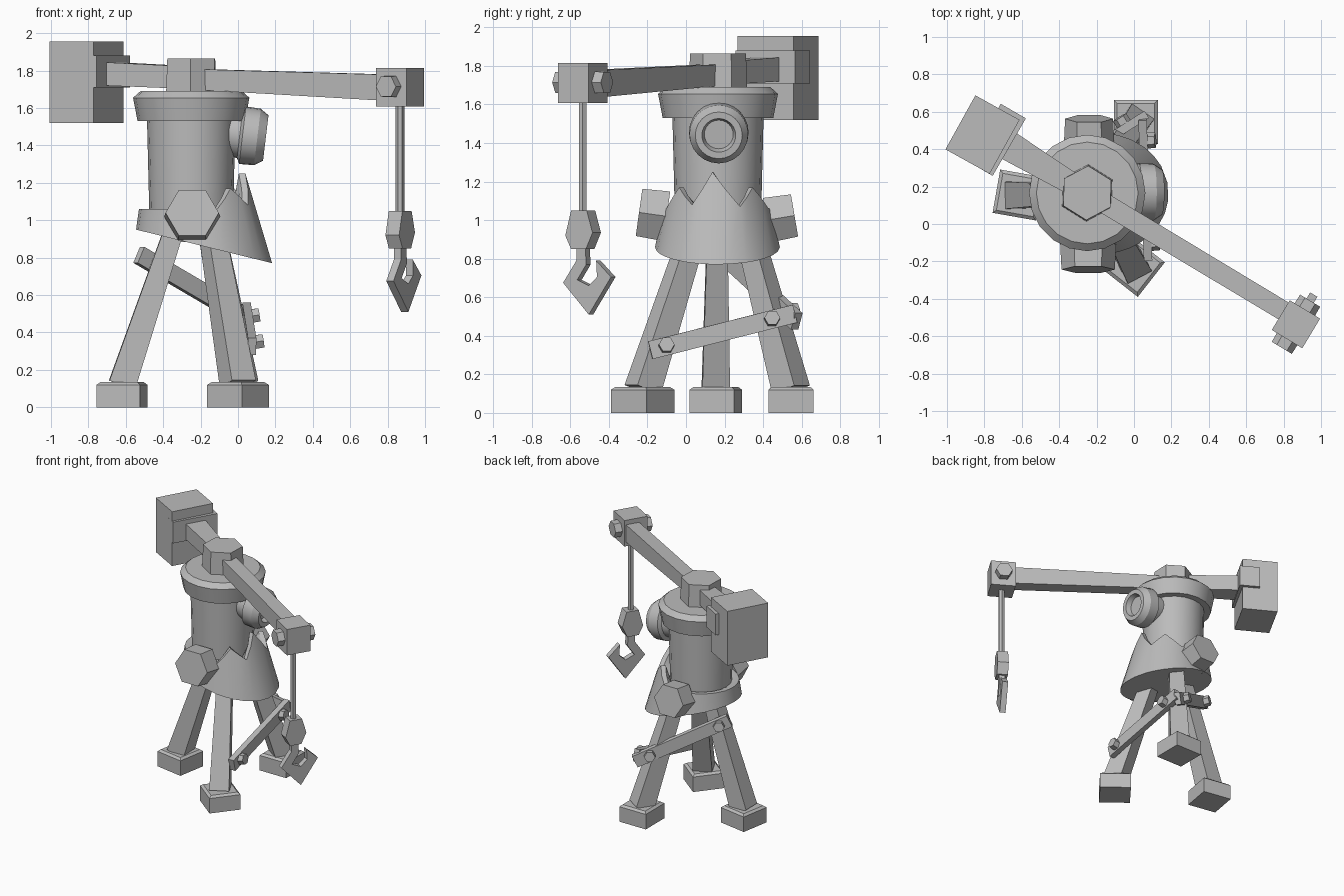
import bpy, bmesh, math
from mathutils import Vector, Matrix

if "Cube" in bpy.data.objects:
    bpy.data.objects.remove(bpy.data.objects["Cube"])

grey = bpy.data.materials.new("plain grey")
grey.diffuse_color = (0.5, 0.5, 0.5, 1)
grey.use_nodes = True
grey.node_tree.nodes["Principled BSDF"].inputs["Base Color"].default_value = grey.diffuse_color
UP = Vector((0, 0, 1))
C = Vector((-0.25, 0.166, 0))            # tower axis
D = Vector((0.857, -0.515, 0))           # boom direction
P = Vector((0.515, 0.857, 0))            # across the boom


def frame(origin, axis):
    """Local z along axis, local x horizontal."""
    z = Vector(axis).normalized()
    x = z.cross(UP)
    x = x.normalized() if x.length > 1e-4 else Vector((1, 0, 0))
    y = z.cross(x)
    m = Matrix((x, y, z)).transposed().to_4x4()
    m.translation = Vector(origin)
    return m


def loft(name, m, rings, smooth=False):
    """Skin closed rings of local points and cap both ends."""
    bm = bmesh.new()
    vs = [[bm.verts.new(m @ Vector(p)) for p in r] for r in rings]
    n = len(vs[0])
    for a, b in zip(vs, vs[1:]):
        for i in range(n):
            j = (i + 1) % n
            bm.faces.new((a[i], a[j], b[j], b[i]))
    bm.faces.new(vs[0][::-1])
    bm.faces.new(vs[-1])
    bmesh.ops.recalc_face_normals(bm, faces=bm.faces)
    me = bpy.data.meshes.new(name)
    bm.to_mesh(me)
    bm.free()
    me.materials.append(grey)
    ob = bpy.data.objects.new(name, me)
    bpy.context.collection.objects.link(ob)
    if smooth:
        bpy.ops.object.select_all(action='DESELECT')
        ob.select_set(True)
        bpy.context.view_layer.objects.active = ob
        bpy.ops.object.shade_smooth_by_angle(angle=math.radians(30))
    return ob


def lathe(name, origin, axis, profile, n=20, rot=0.0, smooth=True):
    """profile: (distance along axis, radius)."""
    rings = [[(r * math.cos(math.tau * i / n + rot), r * math.sin(math.tau * i / n + rot), t)
              for i in range(n)] for t, r in profile]
    return loft(name, frame(origin, axis), rings, smooth)


def rect(w, h, t):
    return [(-w / 2, -h / 2, t), (w / 2, -h / 2, t), (w / 2, h / 2, t), (-w / 2, h / 2, t)]


def bar(name, a, b, s1, s2, turn=0.0):
    """Tapered beam from a to b; s1, s2 are (width, height)."""
    a, b = Vector(a), Vector(b)
    m = frame(a, b - a) @ Matrix.Rotation(turn, 4, 'Z')
    return loft(name, m, [rect(*s1, 0), rect(*s2, (b - a).length)])


def block(name, centre, size, z0, z1, deg, top=1.0, lip=0.0):
    """Upright box turned by deg, with an optional sloped lip on top."""
    m = Matrix.Translation(Vector((centre[0], centre[1], 0))) @ Matrix.Rotation(math.radians(deg), 4, 'Z')
    rings = [rect(*size, z0), rect(*size, z1 - lip)]
    if lip:
        rings.append(rect(size[0] * top, size[1] * top, z1))
    return loft(name, m, rings)


def bolt(name, origin, axis, r, depth, rot=0.0):
    return lathe(name, origin, axis, [(0, r), (depth, r * 0.95)], 6, rot, False)


# Legs and feet
for name, foot, top, deg in (("left", (-0.62, 0.155), (-0.345, 0.162), -10),
                             ("front", (0.0, -0.225), (-0.14, 0.04), -38),
                             ("back", (0.01, 0.545), (-0.14, 0.325), 0)):
    block(name + "_foot", foot, (0.235, 0.235), 0, 0.135, deg, 0.85, 0.015)
    bar(name + "_leg", (*foot, 0.12), (*top, 0.94), (0.145, 0.145), (0.105, 0.105))

# Cross braces with bolts at both ends
for name, a, b, out in (("right", (0.075, -0.185, 0.325), (0.045, 0.565, 0.515), (1, 0.04, 0.15)),
                        ("rear", (-0.53, 0.205, 0.815), (0.05, 0.575, 0.475), (-0.53, 0.85, 0.1))):
    a, b, out = Vector(a), Vector(b), Vector(out).normalized()
    bar(name + "_brace", a, b, (0.045, 0.095), (0.045, 0.095))
    for i, f in enumerate((0.11, 0.84)):
        bolt(f"{name}_brace_bolt_{i + 1}", a.lerp(b, f), out, 0.043, 0.065)

# Tower body and cap
lathe("tower_body", C, UP, [(0.95, 0.222), (1.6, 0.238)])
lathe("tower_cap", C, UP, [(1.53, 0.287), (1.655, 0.311), (1.69, 0.272)])

# Slanted skirt: low ring at the back, jagged teeth on the right side
keys = [(-75, 1.06), (-55, 1.17), (-31, 1.08), (-7, 1.25), (27, 1.07), (49, 1.17), (75, 1.06), (285, 1.06)]
heights = []
for (a0, z0), (a1, z1) in zip(keys, keys[1:]):
    n = max(2, round((a1 - a0) / 15))
    heights += [(math.radians(a0 + (a1 - a0) * i / n), z0 + (z1 - z0) * i / n) for i in range(n)]
low, outer, inner, seat = [], [], [], []
for a, z in heights:
    x, y = -0.18 + 0.365 * math.cos(a), 0.163 + 0.324 * math.sin(a)
    zb = 0.95 - (x + 0.545) / 0.73 * 0.18
    low.append((x, y, zb))
    d = Vector((x, y, 0)) - C
    front = (1 + math.cos(a)) / 2
    r = d.length - (z - zb) * (0.14 + 0.16 * front)
    d.normalize()
    for ring, rr, zz in ((outer, r, z), (inner, r - 0.035, z), (seat, 0.22, min(z, 1.05))):
        q = C + d * rr
        ring.append((q.x, q.y, zz))
loft("tower_skirt", Matrix.Identity(4), [low, outer, inner, seat], True)

# Large hexagonal bolts on the front and back of the skirt
bolt("front_hub_bolt", (-0.245, -0.10, 1.02), (0, -1, 0.14), 0.15, 0.145)
bolt("back_hub_bolt", (-0.24, 0.42, 1.0), (0, 1, 0.17), 0.135, 0.145)

# Round porthole lamp
lathe("porthole", (-0.06, 0.17, 1.465), (1, 0, -0.12),
      [(0, 0.12), (0.07, 0.125), (0.085, 0.155), (0.165, 0.152), (0.21, 0.122),
       (0.21, 0.088), (0.17, 0.075)], 24)

# Hexagonal turntable and the two boom arms
lathe("boom_hub", C, UP, [(1.66, 0.153), (1.865, 0.145)], 6, math.radians(28), False)
bar("front_boom", C + D * 0.06 + UP * 1.753, C + D * 1.26 + UP * 1.708, (0.108, 0.11), (0.105, 0.14))
bar("rear_boom", C - D * 0.06 + UP * 1.765, C - D * 0.56 + UP * 1.785, (0.115, 0.12), (0.165, 0.125))

# Counterweight and its clamp
block("counterweight", (-0.81, 0.478), (0.27, 0.33), 1.52, 1.955, -29)
block("counterweight_clamp", (-0.734, 0.45), (0.155, 0.355), 1.71, 1.88, -30)

# Boom tip block with side bolts
tip = Vector((0.866, -0.536, 0))
block("boom_tip", tip, (0.19, 0.185), 1.607, 1.815, -31)
for side, s in (("front", -1), ("back", 1)):
    bolt(side + "_tip_bolt", tip + UP * 1.715, P * s, 0.066, 0.147)

# Cable, hook block and hook
lathe("cable", tip, UP, [(1.0, 0.023), (1.65, 0.023)], 6, 0, False)


def plate(name, outline, thick):
    m = Matrix((P, UP, D)).transposed().to_4x4()
    m.translation = tip
    return loft(name, m, [[(u, z, t) for u, z in outline] for t in (-thick / 2, thick / 2)])


plate("hook_block", [(-0.045, 0.85), (0.045, 0.85), (0.085, 0.935), (0.05, 1.05),
                     (-0.045, 1.05), (-0.08, 0.92)], 0.085)
plate("hook", [(-0.025, 0.87), (-0.025, 0.79), (-0.105, 0.675), (0.05, 0.51), (0.185, 0.705), (0.095, 0.79),
               (0.1, 0.705), (0.05, 0.66), (-0.02, 0.69), (0.035, 0.77), (0.028, 0.87)], 0.045)
